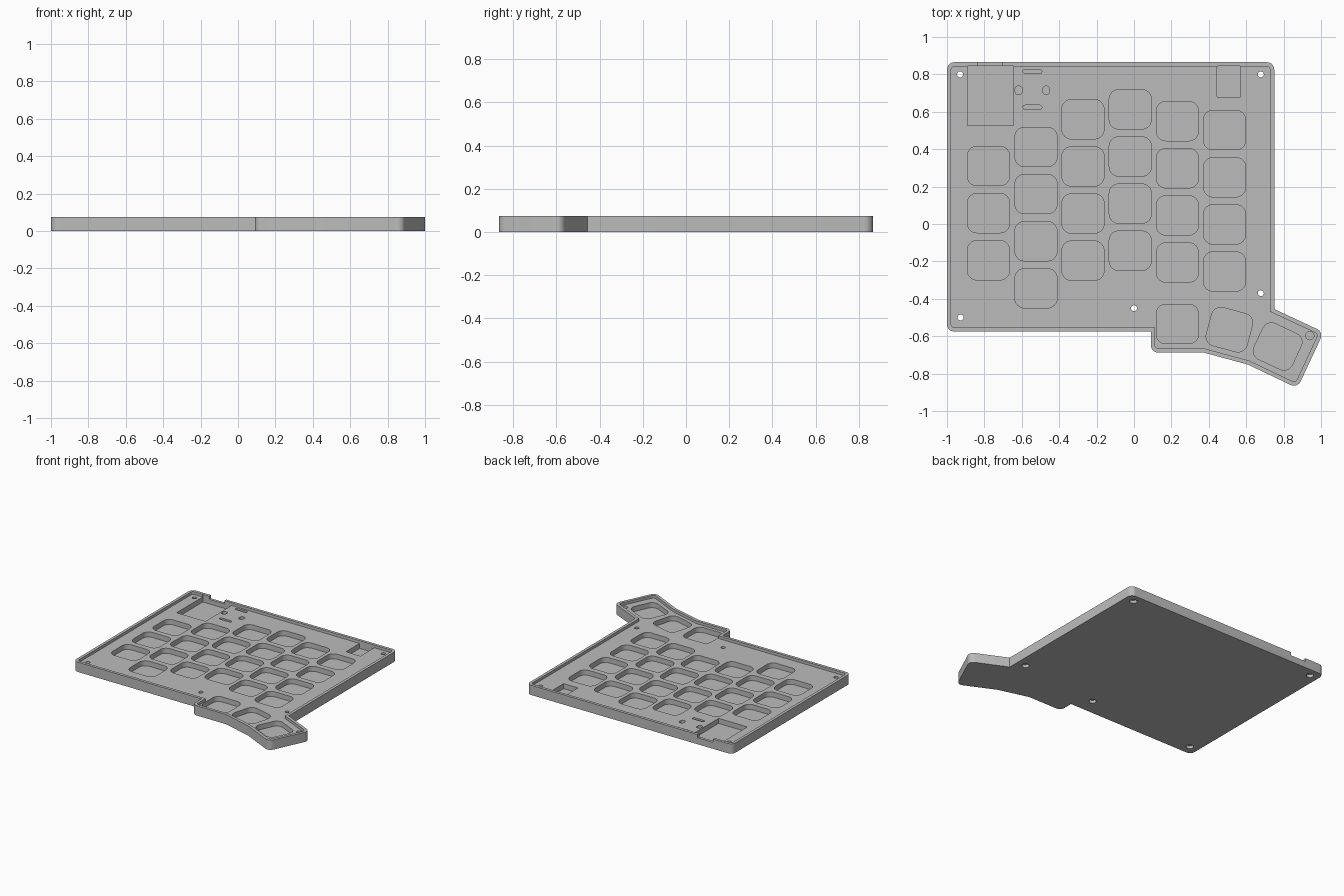
import bpy
import bmesh
from math import cos, sin, radians, tau
from mathutils import Vector

old = bpy.data.objects.get("Cube")
if old:
    bpy.data.objects.remove(old, do_unlink=True)

HEIGHT, FLOOR, POCKET, RIM = 0.075, 0.054, 0.015, 0.022
PITCH, KEY_W, KEY_D = 0.252, 0.225, 0.21

grey = bpy.data.materials.new("case grey")
grey.use_nodes = True
grey.diffuse_color = (0.5, 0.5, 0.5, 1)
grey.node_tree.nodes["Principled BSDF"].inputs["Base Color"].default_value = (0.5, 0.5, 0.5, 1)


def cross(a, b):
    return a.x * b.y - a.y * b.x


def offset(points, d):
    """Move every edge of a counter-clockwise outline inward by d."""
    out = []
    for i, p in enumerate(points):
        a = (p - points[i - 1]).normalized()
        b = (points[(i + 1) % len(points)] - p).normalized()
        na, nb = Vector((-a.y, a.x)), Vector((-b.y, b.x))
        out.append(p + (na + nb) * d / (1 + na.dot(nb)))
    return out


def rounded(points, r, steps=8):
    """Round the convex corners of a counter-clockwise outline."""
    out = []
    for i, p in enumerate(points):
        a = (p - points[i - 1]).normalized()
        b = (points[(i + 1) % len(points)] - p).normalized()
        if cross(a, b) < 0.1:
            out.append(p)
            continue
        na, nb = Vector((-a.y, a.x)), Vector((-b.y, b.x))
        centre = p + (na + nb) * r / (1 + na.dot(nb))
        turn = na.angle(nb)
        for s in range(steps + 1):
            t = turn * s / steps
            v = -na * r
            out.append(centre + Vector((v.x * cos(t) - v.y * sin(t), v.x * sin(t) + v.y * cos(t))))
    return out


def box(x, y, w, d, r, turn=0):
    """Rounded rectangle outline around a centre."""
    t = radians(turn)
    corners = [Vector((sx * w / 2, sy * d / 2)) for sx, sy in ((-1, -1), (1, -1), (1, 1), (-1, 1))]
    loop = rounded(corners, r) if r else corners
    return [Vector((x + p.x * cos(t) - p.y * sin(t), y + p.x * sin(t) + p.y * cos(t))) for p in loop]


def circle(x, y, r, n=24):
    return [Vector((x + r * cos(tau * i / n), y + r * sin(tau * i / n))) for i in range(n)]


def prisms(name, parts):
    """One object made of upright prisms: (outline, bottom, top)."""
    bm = bmesh.new()
    for loop, z0, z1 in parts:
        low = [bm.verts.new((p.x, p.y, z0)) for p in loop]
        high = [bm.verts.new((p.x, p.y, z1)) for p in loop]
        bm.faces.new(low[::-1])
        bm.faces.new(high)
        for i in range(len(loop)):
            j = (i + 1) % len(loop)
            bm.faces.new((low[i], low[j], high[j], high[i]))
    mesh = bpy.data.meshes.new(name)
    bm.to_mesh(mesh)
    bm.free()
    mesh.materials.append(grey)
    obj = bpy.data.objects.new(name, mesh)
    bpy.context.collection.objects.link(obj)
    return obj


# Case body with the angled thumb cluster
outline = [Vector(p) for p in (
    (-1, -0.575), (0.09, -0.575), (0.09, -0.688), (0.375, -0.688), (0.61, -0.752),
    (0.874, -0.878), (1.014, -0.578), (0.75, -0.455), (0.75, 0.865), (-1, 0.865))]
case = prisms("keyboard_case", [(rounded(outline, 0.04), 0, HEIGHT)])

# Shallow recess inside the rim, and the cable notch in the back rim
recess = prisms("recess_cutter", [(rounded(offset(outline, RIM), 0.02), FLOOR, 0.2)])
notch = prisms("notch_cutter", [(box(-0.77, 0.88, 0.13, 0.08, 0), FLOOR - 0.004, 0.2)])

# Key pockets: six staggered columns (x, top row y, count)
pockets = []
for x, top, count in ((-0.778, 0.31, 3), (-0.524, 0.412, 4), (-0.273, 0.56, 4),
                      (-0.02, 0.613, 4), (0.232, 0.55, 4), (0.484, 0.502, 4)):
    for row in range(count):
        pockets.append(box(x, top - row * PITCH, KEY_W, KEY_D, 0.05))

# Thumb key pockets
for x, y, turn in ((0.232, -0.535, 0), (0.51, -0.565, -15), (0.768, -0.655, -25)):
    pockets.append(box(x, y, KEY_W, KEY_D, 0.05, turn))

# Controller bay, socket bay, reset switch slots and blind screw hole
pockets.append(box(-0.768, 0.685, 0.245, 0.318, 0))
pockets.append(box(0.507, 0.76, 0.124, 0.168, 0.006))
for side in (-1, 1):
    pockets.append(box(-0.543, 0.72 + side * 0.096, 0.1, 0.022, 0.01))
    pockets.append(box(-0.543 + side * 0.074, 0.715, 0.036, 0.044, 0.014))
pockets.append(circle(0.94, -0.597, 0.022))
pocket_cutter = prisms("pocket_cutter", [(p, POCKET, 0.2) for p in pockets])

# Screw holes, counterbored from below
screws = ((-0.93, 0.8), (0.678, 0.8), (0.678, -0.37), (0, -0.45), (-0.927, -0.5))
holes = prisms("screw_hole_cutter", [(circle(x, y, 0.016), -0.1, 0.2) for x, y in screws])
bores = prisms("counterbore_cutter", [(circle(x, y, 0.026), -0.1, 0.022) for x, y in screws])

for cutter in (recess, notch, pocket_cutter, holes, bores):
    mod = case.modifiers.new(cutter.name, "BOOLEAN")
    mod.operation = "DIFFERENCE"
    mod.solver = "EXACT"
    mod.object = cutter

# Apply the cuts and remove the cutters
bpy.context.view_layer.objects.active = case
case.select_set(True)
for mod in list(case.modifiers):
    bpy.ops.object.modifier_apply(modifier=mod.name)
for cutter in (recess, notch, pocket_cutter, holes, bores):
    bpy.data.objects.remove(cutter, do_unlink=True)
bpy.ops.object.shade_smooth_by_angle(angle=radians(30))
